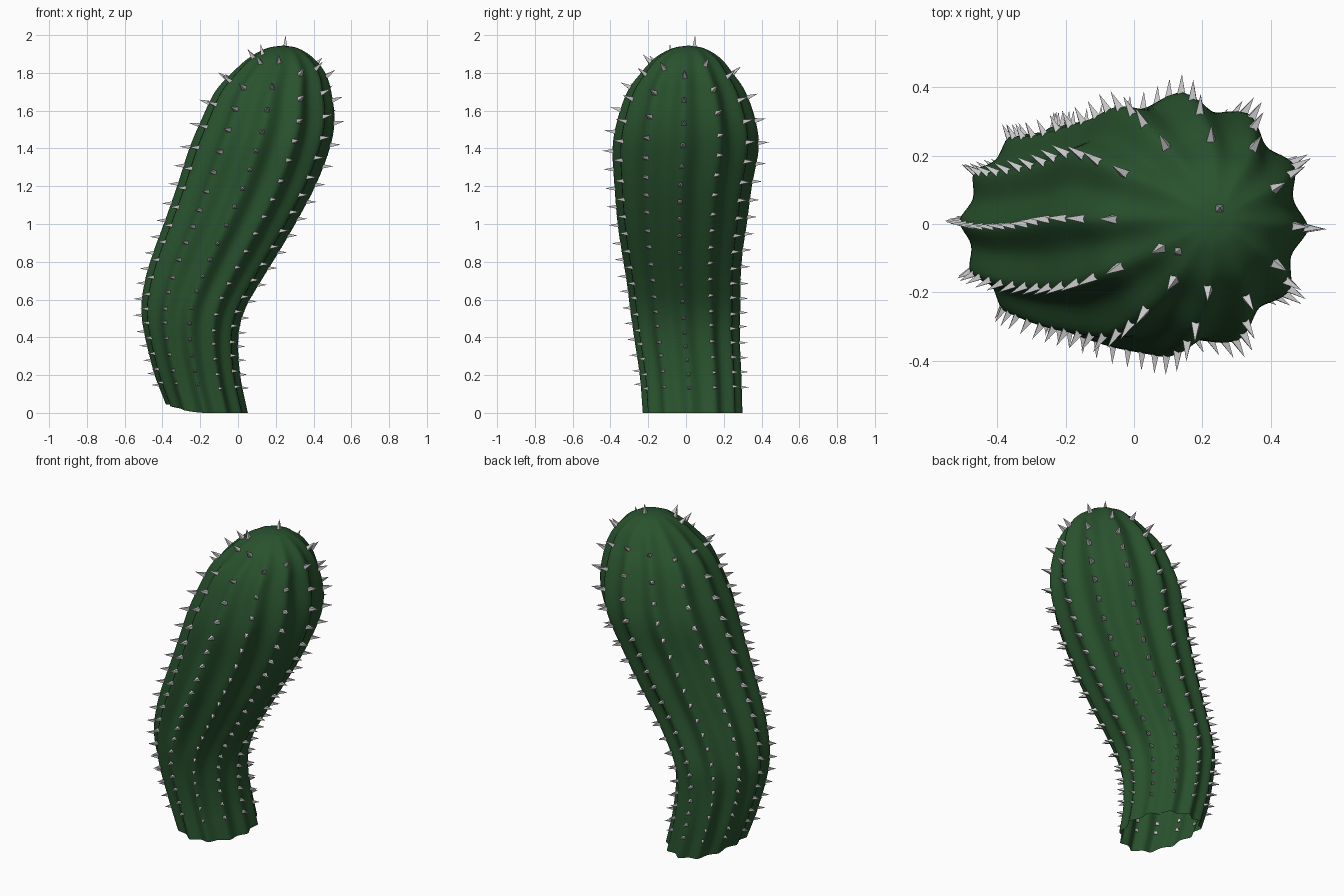
import bpy, bmesh, random
from math import cos, sin, tau
from mathutils import Vector

if "Cube" in bpy.data.objects:
    bpy.data.objects.remove(bpy.data.objects["Cube"])

random.seed(4)
RIBS = 12
TURN = -0.04   # slight rotation of the rib pattern

# Sections from base to crown: z, centre x, centre y, radius x, radius y
KEYS = [Vector(k) for k in (
    (0.00, -0.165, 0.035, 0.217, 0.264), (0.20, -0.215, 0.024, 0.227, 0.269),
    (0.40, -0.245, 0.005, 0.247, 0.280), (0.55, -0.237, -0.004, 0.275, 0.292),
    (0.70, -0.185, -0.013, 0.308, 0.302), (0.85, -0.117, -0.020, 0.332, 0.320),
    (1.00, -0.045, -0.020, 0.348, 0.342), (1.20, 0.043, -0.015, 0.366, 0.364),
    (1.40, 0.114, -0.002, 0.372, 0.387), (1.55, 0.158, 0.002, 0.353, 0.366),
    (1.70, 0.186, 0.002, 0.308, 0.313), (1.80, 0.215, 0.004, 0.247, 0.243),
    (1.88, 0.228, 0.008, 0.170, 0.172), (1.93, 0.235, 0.012, 0.084, 0.084),
    (1.945, 0.240, 0.014, 0.002, 0.002))]
LAST = len(KEYS) - 1


def section(t):
    """Smooth (Catmull-Rom) section at parameter t."""
    i = min(int(t), LAST - 1)
    u = t - i
    p1, p2 = KEYS[i], KEYS[i + 1]
    p0 = KEYS[i - 1] if i else p1 * 2 - p2
    p3 = KEYS[i + 2] if i + 2 <= LAST else p2 * 2 - p1
    return 0.5 * (2 * p1 + (p2 - p0) * u + (2 * p0 - 5 * p1 + 4 * p2 - p3) * u * u
                  + (3 * p1 - p0 - 3 * p2 + p3) * u ** 3)


def point(t, a):
    """Ribbed surface point: fairly sharp ridges, wide valleys, fading at the crown."""
    z, cx, cy, rx, ry = section(t)
    depth = 0.105 * (min(1.0, rx / 0.3) if t > 9 else 1.0)
    k = 1 - depth * abs(sin(RIBS / 2 * a)) ** 1.5
    a += TURN
    lift = 0.045 * max(0, 1 - t) * max(0, -cos(a)) ** 2
    return Vector((cx + rx * k * cos(a), cy + ry * k * sin(a), z + lift))


def find_t(z):
    lo, hi = 0.0, float(LAST)
    for _ in range(30):
        mid = (lo + hi) / 2
        if section(mid)[0] < z:
            lo = mid
        else:
            hi = mid
    return lo


def finish(bm, name):
    me = bpy.data.meshes.new(name)
    bmesh.ops.recalc_face_normals(bm, faces=bm.faces)
    bm.to_mesh(me)
    bm.free()
    ob = bpy.data.objects.new(name, me)
    bpy.context.collection.objects.link(ob)
    return ob


# Ribbed stem, open at the bottom
bm = bmesh.new()
N, ROWS = RIBS * 10, LAST * 5
rings = [[bm.verts.new(point(LAST * r / ROWS, tau * i / N)) for i in range(N)]
         for r in range(ROWS + 1)]
for a, b in zip(rings, rings[1:]):
    for i in range(N):
        j = (i + 1) % N
        bm.faces.new((a[i], a[j], b[j], b[i])).smooth = True
bmesh.ops.pointmerge(bm, verts=rings[-1], merge_co=(0.24, 0.014, 1.945))
stem = finish(bm, "cactus_stem")
green = bpy.data.materials.new("cactus_green")
green.diffuse_color = (0.022, 0.085, 0.027, 1)
green.use_nodes = True
green.node_tree.nodes["Principled BSDF"].inputs["Base Color"].default_value = green.diffuse_color
stem.data.materials.append(green)

# Spines: small four-sided pyramids along each rib
bm = bmesh.new()


def spine(base, direction, length, width):
    d = direction.normalized()
    side = d.orthogonal().normalized() * width
    other = d.cross(side)
    root = base - d * 0.012
    ring = [bm.verts.new(root + v) for v in (side, other, -side, -other)]
    tip = bm.verts.new(base + d * length)
    bm.faces.new(ring)
    for i in range(4):
        bm.faces.new((ring[i], ring[(i + 1) % 4], tip))


for rib in range(RIBS):
    a = tau * rib / RIBS
    z = 0.14 + random.uniform(-0.015, 0.015)
    while z < 1.89:
        t = find_t(z)
        s0, s1 = section(max(t - 0.1, 0)), section(min(t + 0.1, LAST))
        slope = (s0[3] - s1[3]) / (s1[0] - s0[0])
        d = Vector((cos(a + TURN), sin(a + TURN), max(0, slope)))
        size = min(1, z / 1.6)
        spine(point(t, a), d, 0.036 + 0.02 * size, 0.013 + 0.006 * size)
        z += 0.077 + 0.043 * (z / 1.6) ** 2 + random.uniform(-0.008, 0.008)

# Crown spines
spine(Vector((0.25, 0.045, 1.937)), Vector((0.02, 0.05, 1)), 0.063, 0.018)
spine(Vector((0.13, -0.08, 1.90)), Vector((-0.2, -0.1, 1)), 0.055, 0.018)
finish(bm, "spines")
